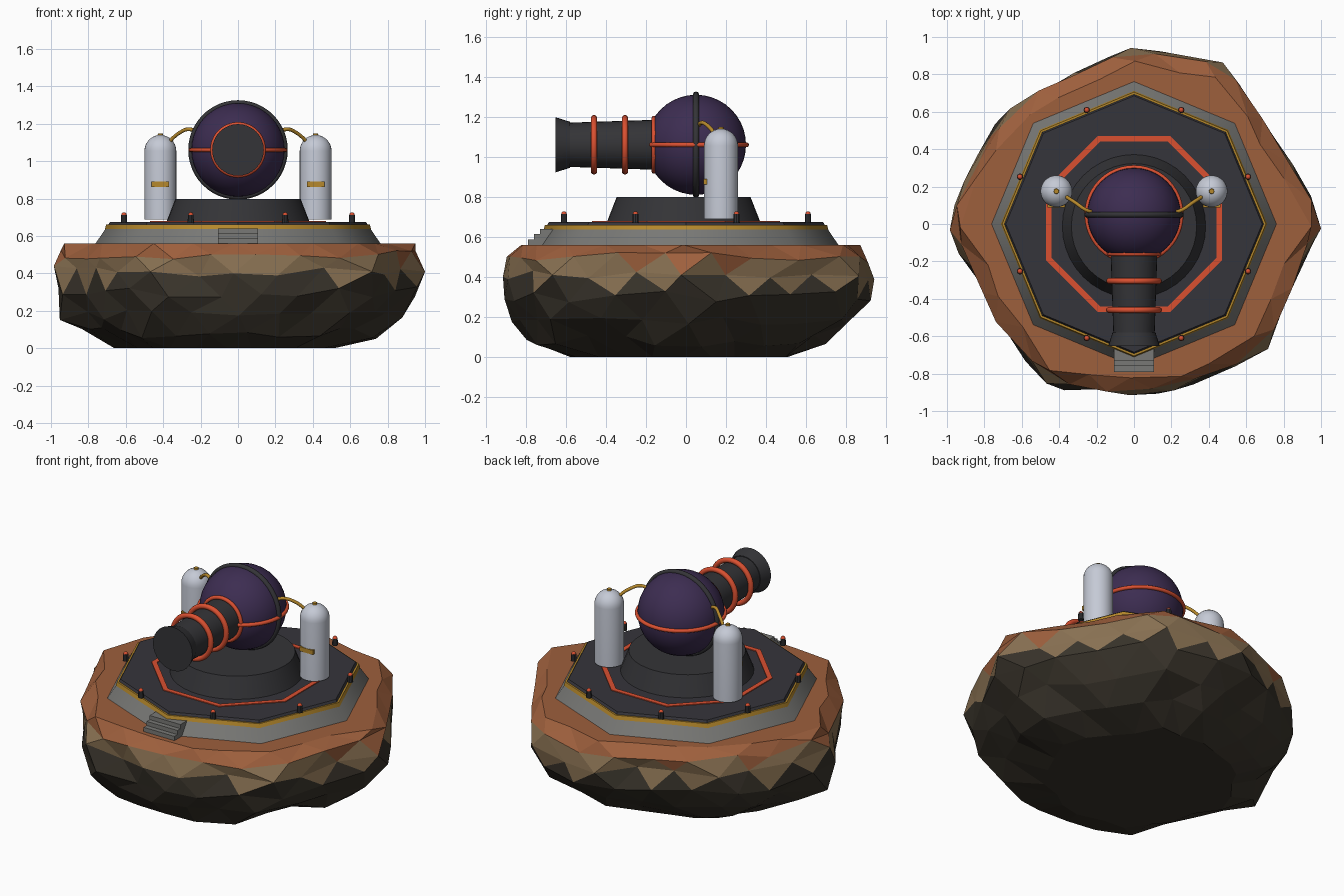
import bpy, bmesh, math, random
from math import pi, cos, sin
from mathutils import Vector, Matrix

random.seed(11)
if "Cube" in bpy.data.objects:
    bpy.data.objects.remove(bpy.data.objects["Cube"], do_unlink=True)


def material(name, r, g, b):
    m = bpy.data.materials.new(name)
    m.use_nodes = True
    m.diffuse_color = (r, g, b, 1)
    bsdf = next(n for n in m.node_tree.nodes if n.type == "BSDF_PRINCIPLED")
    bsdf.inputs["Base Color"].default_value = (r, g, b, 1)
    bsdf.inputs["Roughness"].default_value = 0.8
    return m


clay = material("clay", 0.34, 0.115, 0.046)
sand = material("sand", 0.25, 0.165, 0.085)
dark_rock = material("dark_rock", 0.041, 0.034, 0.024)
concrete = material("concrete", 0.19, 0.19, 0.18)
deck_dark = material("deck_dark", 0.036, 0.035, 0.043)
gunmetal = material("gunmetal", 0.034, 0.034, 0.038)
purple = material("purple", 0.046, 0.026, 0.083)
orange = material("orange", 0.7, 0.08, 0.03)
gold = material("gold", 0.47, 0.25, 0.025)
white = material("white", 0.56, 0.59, 0.67)


def finish(bm, name, mats, smooth=0):
    """Link the mesh; smooth is the largest angle to shade smooth."""
    bmesh.ops.recalc_face_normals(bm, faces=bm.faces)
    mesh = bpy.data.meshes.new(name)
    bm.to_mesh(mesh)
    bm.free()
    for m in mats:
        mesh.materials.append(m)
    ob = bpy.data.objects.new(name, mesh)
    bpy.context.collection.objects.link(ob)
    if smooth:
        bpy.ops.object.select_all(action="DESELECT")
        ob.select_set(True)
        bpy.context.view_layer.objects.active = ob
        bpy.ops.object.shade_smooth_by_angle(angle=math.radians(smooth))
    return ob


def revolve(name, profile, mat, n=32, loc=(0, 0, 0), forward=False,
            phase=0.0, smooth=35, closed=False):
    """Spin (radius, height) points about z, or about -y when forward."""
    bm = bmesh.new()
    rings = [[bm.verts.new((r * cos(phase + 2 * pi * i / n),
                            r * sin(phase + 2 * pi * i / n), h))
              for i in range(n)] for r, h in profile]
    pairs = list(zip(rings, rings[1:]))
    if closed:
        pairs.append((rings[-1], rings[0]))
    else:
        bm.faces.new(rings[0])
        bm.faces.new(rings[-1])
    for a, b in pairs:
        for i in range(n):
            j = (i + 1) % n
            bm.faces.new((a[i], a[j], b[j], b[i]))
    turn = Matrix.Rotation(pi / 2, 4, "X") if forward else Matrix()
    bm.transform(Matrix.Translation(loc) @ turn)
    return finish(bm, name, [mat], smooth)


def hoop(name, major, minor, mat, loc, forward=False):
    tube = [(major + minor * cos(2 * pi * k / 10), minor * sin(2 * pi * k / 10))
            for k in range(10)]
    return revolve(name, tube, mat, 48, loc, forward, smooth=40, closed=True)


def ball(name, radius, mat, loc, n=32):
    bm = bmesh.new()
    bmesh.ops.create_uvsphere(bm, u_segments=n, v_segments=n // 2, radius=radius,
                              matrix=Matrix.Translation(loc))
    return finish(bm, name, [mat], 40)


def box(name, size, loc, mat):
    bm = bmesh.new()
    bmesh.ops.create_cube(bm, size=1, matrix=Matrix.Translation(loc)
                          @ Matrix.Diagonal((*size, 1)))
    return finish(bm, name, [mat])


# Floating rock: staggered jittered rings, coloured by height
def build_rock():
    outline = [1.02, .93, .89, .9, 1.0, .94, .94, .86, .87, .91, .91, .94,
               1.02, .89, .92, .91, .99, .92, .92, .92, .91, .99, .92, .92]
    # height, scale, sideways and lengthways drift
    levels = [(0, .59, -.08, -.02), (.08, .8, -.05, -.05), (.18, .91, -.02, -.02),
              (.3, .99, 0, 0), (.41, .985, 0, 0), (.5, .98, 0, 0), (.56, .915, 0, 0)]
    n = len(outline)
    bm = bmesh.new()
    rings = []
    for k, (z, scale, dx, dy) in enumerate(levels):
        shift = 0.5 * (k % 2)
        edge = k in (0, len(levels) - 1)
        ring = []
        for i in range(n):
            r = outline[i] * (1 - shift) + outline[(i + 1) % n] * shift
            r *= scale + random.uniform(-.03, .02)
            a = 2 * pi * (i + shift) / n + random.uniform(-.04, .04)
            h = z if edge else z + random.uniform(-.03, .03)
            x = max(-1, min(1, r * cos(a) + dx))
            ring.append(bm.verts.new((x, r * sin(a) + dy, h)))
        rings.append(ring)
    for k, (a, b) in enumerate(zip(rings, rings[1:])):
        for i in range(n):
            j = (i + 1) % n
            if k % 2 == 0:
                tris = (a[i], a[j], b[i]), (a[j], b[j], b[i])
            else:
                tris = (a[i], a[j], b[j]), (a[i], b[j], b[i])
            for t in tris:
                bm.faces.new(t)
    bm.faces.new(rings[0])
    bm.faces.new(rings[-1])
    for f in bm.faces:
        z = f.calc_center_median().z + random.uniform(-.02, .02)
        f.material_index = 0 if z > .48 else 1 if z > .365 else 2
    return finish(bm, "floating_rock", [clay, sand, dark_rock])


build_rock()

# Octagonal platform
revolve("platform_base", [(.765, .555), (.71, .636)], concrete, 8, smooth=48)
revolve("platform_trim", [(.712, .636), (.705, .66)], gold, 8, smooth=48)
revolve("platform_deck", [(.7, .65), (.685, .674)], deck_dark, 8, smooth=0)
revolve("deck_stripe", [(.508, .672), (.508, .679), (.476, .679), (.476, .672)],
        orange, 8, phase=pi / 8, smooth=0, closed=True)
revolve("pedestal", [(.385, .67), (.335, .798)], gunmetal, 40, (0, -.012, 0))

# Entry steps
for i in range(3):
    front, top = -.79 + .03 * i, .587 + .026 * i
    box(f"step_{i + 1}", (.216, -.66 - front, top - .555),
        (0, (front - .66) / 2, (top + .555) / 2), concrete)

# Perimeter lamps
for i in range(8):
    a = pi / 8 + i * pi / 4
    x, y = .66 * cos(a), .66 * sin(a)
    revolve(f"lamp_post_{i + 1}", [(.017, .67), (.015, .713)], gunmetal, 10, (x, y, 0))
    ball(f"lamp_{i + 1}", .014, orange, (x, y, .713), 12)

# Spherical turret with its hoops
centre = Vector((0, .05, 1.06))
ball("turret_sphere", .25, purple, centre, 40)
hoop("turret_vertical_hoop", .25, .016, gunmetal, centre, True)
hoop("turret_level_hoop", .253, .012, orange, centre)

# Barrel, flared muzzle and rings
revolve("barrel", [(.127, .05), (.125, .15), (.11, .6)], gunmetal, 32,
        (0, 0, 1.06), True)
revolve("muzzle", [(.115, .58), (.138, .653)], gunmetal, 32, (0, 0, 1.06), True)
hoop("barrel_collar", .133, .012, orange, (0, -.16, 1.06), True)
for i, y in enumerate((-.305, -.46)):
    hoop(f"barrel_ring_{i + 1}", .133, .016, orange, (0, y, 1.06), True)

# Side tanks with caps, labels and feed pipes
dome = [(.085 * cos(t * pi / 16), 1.055 + .085 * sin(t * pi / 16)) for t in range(8)]
for side, label in ((1, "left"), (-1, "right")):
    x, y = side * .415, .175
    revolve(label + "_tank", [(.085, .688)] + dome + [(.004, 1.14)], white, 32,
            (x, y, 0))
    revolve(label + "_tank_cap", [(.016, 1.13), (.013, 1.148)], gold, 12, (x, y, 0))
    box(label + "_tank_label", (.094, .018, .028), (x, y - .078, .876), gold)

    path = bpy.data.curves.new(label + "_feed_pipe", "CURVE")
    path.dimensions = "3D"
    path.bevel_depth = .01
    path.bevel_resolution = 2
    path.resolution_u = 8
    points = [(.2, .06, 1.14), (.255, .075, 1.17), (.315, .115, 1.15), (.385, .16, 1.085)]
    spline = path.splines.new("BEZIER")
    spline.bezier_points.add(len(points) - 1)
    for p, (px, py, pz) in zip(spline.bezier_points, points):
        p.co = (side * px, py, pz)
        p.handle_left_type = p.handle_right_type = "AUTO"
    path.materials.append(gold)
    pipe = bpy.data.objects.new(label + "_feed_pipe", path)
    bpy.context.collection.objects.link(pipe)
